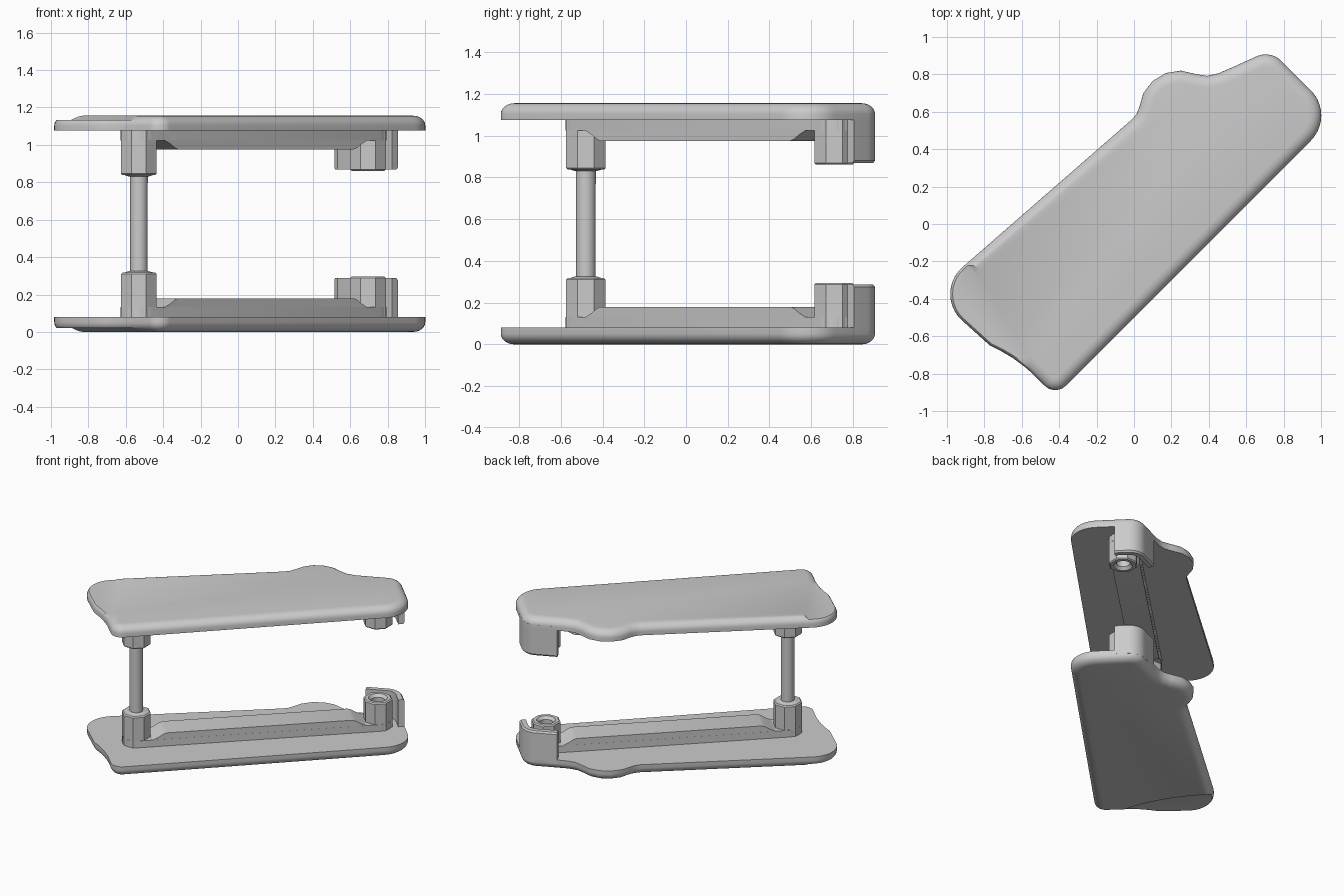
import bpy, bmesh, math
from mathutils import Vector

if "Cube" in bpy.data.objects:
    bpy.data.objects.remove(bpy.data.objects["Cube"])

MID = 0.578          # height of the plane both halves mirror about
grey = bpy.data.materials.new("plain_grey")
grey.diffuse_color = (0.6, 0.6, 0.6, 1)
grey.use_nodes = True
grey.node_tree.nodes["Principled BSDF"].inputs["Base Color"].default_value = grey.diffuse_color


def loft(bm, rings, close=True, caps=True):
    """Skin a list of equal-length point rings."""
    vs = [[bm.verts.new(p) for p in r] for r in rings]
    n = len(rings[0])
    pairs = list(zip(vs, vs[1:]))
    if not caps:
        pairs.append((vs[-1], vs[0]))
    for a, b in pairs:
        for i in range(n if close else n - 1):
            j = (i + 1) % n
            bm.faces.new((a[i], a[j], b[j], b[i]))
    if caps:
        bm.faces.new(vs[0])
        bm.faces.new(vs[-1])
    return vs


def finish(name, bm, mirror=True, cutter=None, angle=35):
    bmesh.ops.translate(bm, verts=bm.verts, vec=(0, 0, -MID))
    bmesh.ops.recalc_face_normals(bm, faces=bm.faces)
    me = bpy.data.meshes.new(name)
    bm.to_mesh(me)
    bm.free()
    me.materials.append(grey)
    ob = bpy.data.objects.new(name, me)
    ob.location.z = MID
    bpy.context.collection.objects.link(ob)
    bpy.ops.object.select_all(action='DESELECT')
    ob.select_set(True)
    bpy.context.view_layer.objects.active = ob
    if cutter:
        m = ob.modifiers.new("cut", 'BOOLEAN')
        m.object, m.operation, m.solver = cutter, 'DIFFERENCE', 'EXACT'
        bpy.ops.object.modifier_apply(modifier="cut")
    bpy.ops.object.shade_smooth_by_angle(angle=math.radians(angle))
    if mirror:
        m = ob.modifiers.new("mirror", 'MIRROR')
        m.use_axis = (False, False, True)
        m.use_mirror_merge = False
    return ob


def rounded(corners, steps=10):
    """Polygon from (x, y, radius) corners, counter-clockwise."""
    out = []
    for i, (x, y, r) in enumerate(corners):
        p = Vector((x, y))
        if not r:
            out.append(p)
            continue
        a = (Vector(corners[i - 1][:2]) - p).normalized()
        b = (Vector(corners[(i + 1) % len(corners)][:2]) - p).normalized()
        half = a.angle(b) / 2
        c = p + (a + b).normalized() * r / math.sin(half)
        t = r / math.tan(half)
        s, e = p + a * t - c, p + b * t - c
        sweep = s.angle_signed(e)
        for k in range(steps + 1):
            ang = -sweep * k / steps
            out.append(c + Vector((s.x * math.cos(ang) - s.y * math.sin(ang),
                                   s.x * math.sin(ang) + s.y * math.cos(ang))))
    return out


def inset(pts, d):
    out = []
    for i, p in enumerate(pts):
        e1 = (p - pts[i - 1]).normalized()
        e2 = (pts[(i + 1) % len(pts)] - p).normalized()
        n = Vector((-e1.y - e2.y, e1.x + e2.x)).normalized()
        out.append(p + n * d / max(0.6, n.dot(Vector((-e1.y, e1.x)))))
    return out


outline = rounded([
    (-0.42, -0.92, 0.08), (1.08, 0.58, 0.19), (0.855, 0.805, 0), (0.73, 0.93, 0.12),
    (0.515, 0.833, 0), (0.45, 0.805, 0), (0.39, 0.792, 0), (0.33, 0.802, 0),
    (0.25, 0.82, 0), (0.17, 0.807, 0), (0.10, 0.765, 0), (0.05, 0.70, 0),
    (0.03, 0.63, 0), (0.015, 0.59, 0), (-0.01, 0.56, 0), (-1.079, -0.372, 0.19),
    (-0.77, -0.65, 0), (-0.71, -0.68, 0), (-0.65, -0.715, 0), (-0.57, -0.775, 0)])

# Shallow arc-edged relief at the near end of each plate
bm = bmesh.new()
arc = [(math.cos(math.tau * i / 160), math.sin(math.tau * i / 160)) for i in range(160)]
loft(bm, [[(-1.72 + c * r, -1.09 + s * r, z) for c, s in arc] for r, z in ((1.38, -0.1), (1.2, 0.022))])
relief = finish("relief_cutter", bm, mirror=False)
relief.hide_render = True
relief.hide_set(True)

# Plates with a rounded outer rim
bm = bmesh.new()
rings = [[(p.x, p.y, 0.08) for p in outline]]
for k in range(7):
    t = math.pi / 2 * k / 6
    rings.append([(p.x, p.y, 0.052 * (1 - math.sin(t)))
                  for p in inset(outline, 0.065 * (1 - math.cos(t)))])
loft(bm, rings)
finish("plate", bm, cutter=relief)

# Curved corner wall following the rim
bm = bmesh.new()
ids = [i for i, p in enumerate(outline) if p.y > 0.8 and 0.51 < p.x < 0.86]
inner = inset(outline, 0.045)
section = [[(outline[i].x, outline[i].y, 0.05), (outline[i].x, outline[i].y, 0.275),
            (*inset(outline, 0.01)[i], 0.287), (*inner[i], 0.287), (*inner[i], 0.05)] for i in ids]
loft(bm, section)
finish("corner_wall", bm)

# Octagonal bosses with round countersunk holes
def boss(name, x, y, top):
    bm = bmesh.new()
    prof = [(0.095, 0.07, 1), (0.095, top - 0.008, 1), (0.087, top, 1),
            (0.066, top, 0), (0.048, top - 0.02, 0), (0.048, 0.11, 0)]
    rings = []
    for r, z, octa in prof:
        ring = []
        for i in range(32):
            a = math.tau * (i + 0.0) / 32
            off = (a + math.pi / 8) % (math.pi / 4) - math.pi / 8
            q = r / math.cos(off) if octa else r
            ring.append((x + q * math.cos(a), y + q * math.sin(a), z))
        rings.append(ring)
    loft(bm, rings)
    finish(name, bm, angle=30)


boss("rod_boss", -0.53, -0.48, 0.318)
boss("corner_boss", 0.695, 0.71, 0.295)

# Low base strip with round ends joining both bosses
A, B = Vector((-0.53, -0.48)), Vector((0.695, 0.71))
d = (B - A).normalized()
n = Vector((-d.y, d.x))
bm = bmesh.new()
strip = []
for c, sgn in ((B, 1), (A, -1)):
    for k in range(13):
        a = -math.pi / 2 + math.pi * k / 12
        strip.append(c + sgn * 0.098 * (d * math.cos(a) + n * math.sin(a)))
loft(bm, [[(p.x, p.y, z) for p in strip] for z in (0.07, 0.132)])
finish("base_strip", bm)

# Raised ridge with curved ramps at both ends
L = (B - A).length
ramp = [(0.08, 0.12), (0.11, 0.137), (0.14, 0.15), (0.175, 0.172), (0.20, 0.18)]
side = ramp + [(L - s, z) for s, z in reversed(ramp)]
bm = bmesh.new()
loft(bm, [[(*(A + d * s + n * w), z) for s, z in side] for w in (-0.0975, 0.0975)])
finish("ridge", bm)

# Connecting rod with a collar at each end
bm = bmesh.new()
loft(bm, [[(A.x + r * math.cos(math.tau * i / 32), A.y + r * math.sin(math.tau * i / 32), z)
           for i in range(32)]
          for r, z in ((0.046, 0.12), (0.048, 2 * MID - 0.12))])
finish("rod", bm, mirror=False)
bm = bmesh.new()
loft(bm, [[(A.x + r * math.cos(math.tau * i / 32), A.y + r * math.sin(math.tau * i / 32), z)
           for i in range(32)] for r, z in ((0.075, 0.29), (0.075, 0.318), (0.05, 0.326))])
finish("rod_collar", bm)
